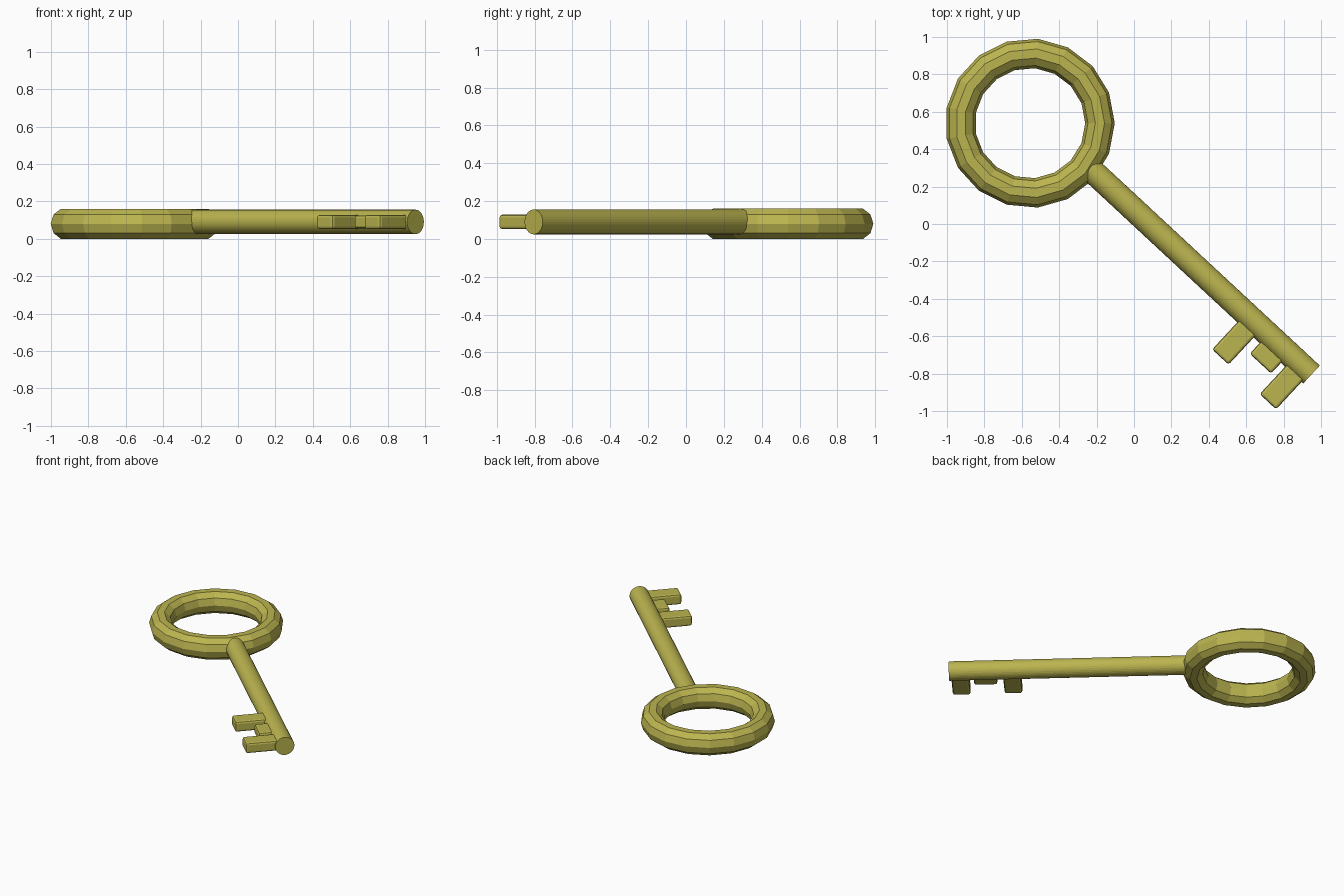
import bpy, bmesh, math
from mathutils import Matrix, Vector

if "Cube" in bpy.data.objects:
    bpy.data.objects.remove(bpy.data.objects["Cube"])

brass = bpy.data.materials.new("brass")
brass.diffuse_color = (0.50, 0.46, 0.08, 1)
brass.use_nodes = True
brass.node_tree.nodes["Principled BSDF"].inputs["Base Color"].default_value = brass.diffuse_color

ANGLE = -math.radians(42.9)          # direction of the shaft in plan
TIP = Vector((0.949, -0.805, 0.09))  # centre of the shaft's free end
# Shaft frame: local x runs along the shaft to the tip, local -y is the tooth side
FRAME = Matrix.Translation(TIP) @ Matrix.Rotation(ANGLE, 4, 'Z')


def finish(obj, name):
    obj.name = obj.data.name = name
    obj.data.materials.append(brass)
    return obj


def add_tooth(name, u0, u1, reach, thick):
    """Bevelled box from the shaft axis outwards, in the shaft frame."""
    bm = bmesh.new()
    bmesh.ops.create_cube(bm, size=1)
    bmesh.ops.scale(bm, verts=bm.verts, vec=(u1 - u0, reach, thick))
    bmesh.ops.translate(bm, verts=bm.verts, vec=((u0 + u1) / 2, -reach / 2, 0))
    bmesh.ops.bevel(bm, geom=bm.edges[:], offset=0.014, segments=2,
                    profile=0.5, affect='EDGES')
    mesh = bpy.data.meshes.new(name)
    bm.to_mesh(mesh)
    bm.free()
    obj = bpy.data.objects.new(name, mesh)
    bpy.context.collection.objects.link(obj)
    obj.matrix_world = FRAME
    finish(obj, name)


# Ring handle: low-poly, slightly taller than a round section
bpy.ops.mesh.primitive_torus_add(major_segments=17, minor_segments=10,
                                 major_radius=0.374, minor_radius=0.079,
                                 location=(-0.556, 0.539, 0.08))
ring = finish(bpy.context.object, "ring_handle")
ring.scale.z = 0.08 / (0.079 * math.sin(math.radians(72)))
bpy.ops.object.shade_flat()

# Shaft: cylinder from inside the ring to the tip
LENGTH = 1.63
bpy.ops.mesh.primitive_cylinder_add(vertices=32, radius=0.0655, depth=LENGTH)
shaft = finish(bpy.context.object, "shaft")
shaft.matrix_world = (FRAME @ Matrix.Translation((-LENGTH / 2, 0, 0))
                      @ Matrix.Rotation(math.pi / 2, 4, 'Y'))
bpy.ops.object.shade_flat()

# Teeth: long, short, long
add_tooth("inner_tooth", -0.481, -0.361, 0.263, 0.076)
add_tooth("middle_tooth", -0.318, -0.162, 0.143, 0.070)
add_tooth("end_tooth", -0.132, -0.012, 0.265, 0.076)
